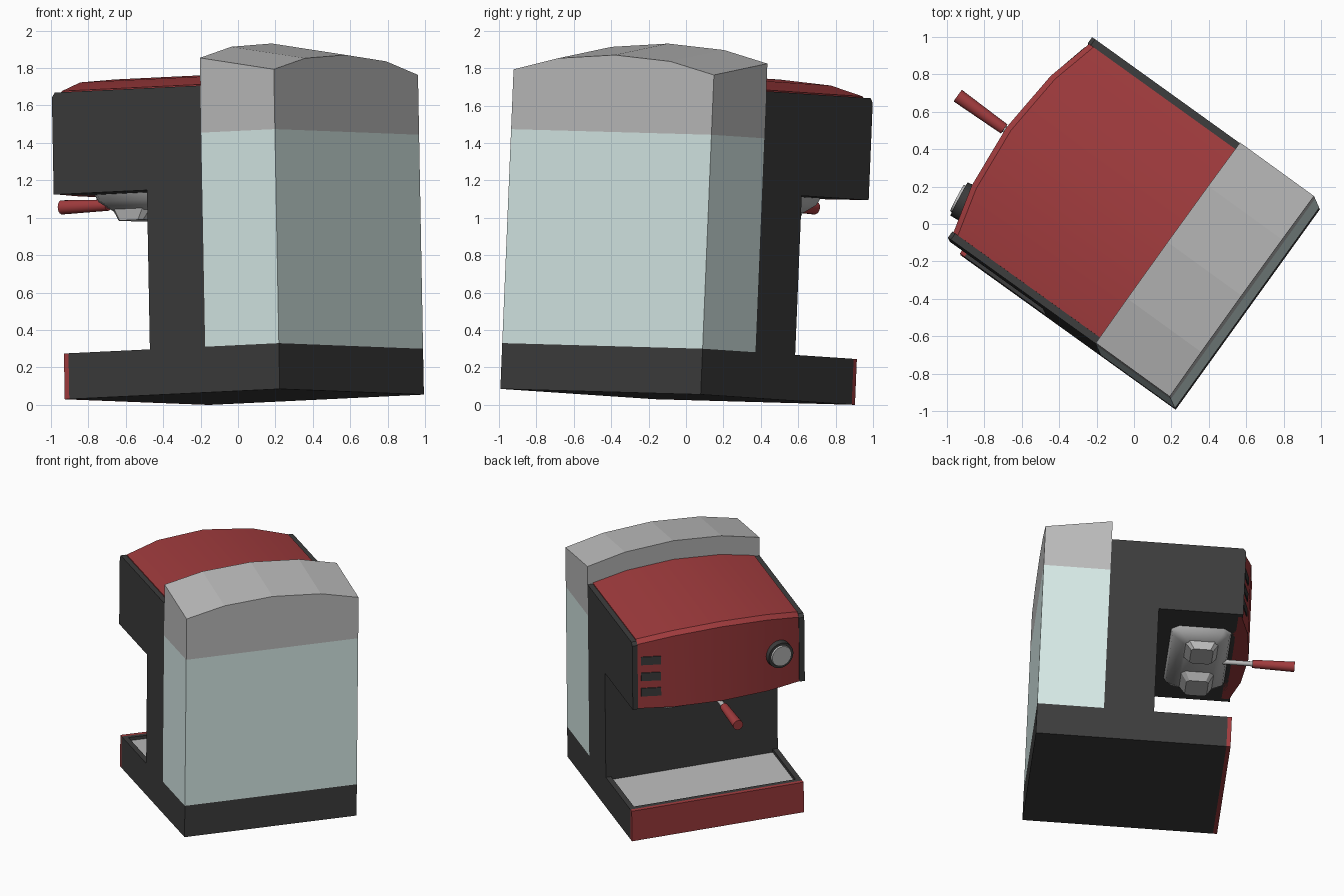
import bpy, bmesh, math
from mathutils import Matrix, Vector

if "Cube" in bpy.data.objects:
    bpy.data.objects.remove(bpy.data.objects["Cube"])

# Machine frame: x = width, y = -depth from the back (front faces -y), z = up.
# PLACE turns and slightly tilts the whole machine into its final pose.
F = Vector((-0.8136, 0.580, -0.039)).normalized()
W = Vector((0.584, 0.8115, -0.0228)).normalized()
U = W.cross(F).normalized()
F = U.cross(W)
PLACE = Matrix.Translation((0.608, -0.457, 0.07)) @ Matrix((-W, -F, U)).transposed().to_4x4()


def material(name, rgb):
    m = bpy.data.materials.new(name)
    m.diffuse_color = (*rgb, 1)
    m.use_nodes = True
    m.node_tree.nodes["Principled BSDF"].inputs["Base Color"].default_value = m.diffuse_color
    return m


DARK = material("dark_plastic", (0.045, 0.045, 0.045))
RED = material("red_enamel", (0.36, 0.045, 0.048))
TANK = material("pale_tank", (0.68, 0.82, 0.80))
STEEL = material("steel", (0.5, 0.5, 0.5))


def finish(name, bm, mat, smooth=None):
    bmesh.ops.recalc_face_normals(bm, faces=bm.faces)
    bm.transform(PLACE)
    me = bpy.data.meshes.new(name)
    bm.to_mesh(me)
    bm.free()
    me.materials.append(mat)
    ob = bpy.data.objects.new(name, me)
    bpy.context.collection.objects.link(ob)
    if smooth:
        bpy.ops.object.select_all(action='DESELECT')
        ob.select_set(True)
        bpy.context.view_layer.objects.active = ob
        bpy.ops.object.shade_smooth_by_angle(angle=math.radians(smooth))
    return ob


def loft(name, rings, mat, smooth=None):
    """Skin a list of equal closed rings and cap both ends."""
    bm = bmesh.new()
    vs = [[bm.verts.new(p) for p in r] for r in rings]
    n = len(vs[0])
    for r, s in zip(vs, vs[1:]):
        for i in range(n):
            bm.faces.new((r[i], r[(i + 1) % n], s[(i + 1) % n], s[i]))
    bm.faces.new(vs[0])
    bm.faces.new(vs[-1])
    return finish(name, bm, mat, smooth)


def prism(name, prof, x0, x1, mat):
    """Extrude a (depth, height) side profile across the width."""
    return loft(name, [[(x, -a, c) for a, c in prof] for x in (x0, x1)], mat)


def box(name, x0, x1, a0, a1, c0, c1, mat):
    return prism(name, [(a0, c0), (a1, c0), (a1, c1), (a0, c1)], x0, x1, mat)


def rect(x, hx, a, ha, c, k=0.25):
    """Corner-cut rectangle at height c."""
    q = min(hx, ha) * k
    pts = [(hx, ha - q), (hx - q, ha), (q - hx, ha), (-hx, ha - q),
           (-hx, q - ha), (q - hx, -ha), (hx - q, -ha), (hx, q - ha)]
    return [(x + u, -a + v, c) for u, v in pts]


def rod(name, p, q, r0, r1, mat, sides=24):
    bm = bmesh.new()
    p, q = Vector(p), Vector(q)
    d = q - p
    rot = d.to_track_quat('Z', 'Y').to_matrix().to_4x4()
    bmesh.ops.create_cone(bm, cap_ends=True, segments=sides, radius1=r0, radius2=r1,
                          depth=d.length, matrix=Matrix.Translation((p + q) / 2) @ rot)
    return finish(name, bm, mat, 40)


# Side panels and inner body share the C-shaped outline
for s, label in ((1, "right"), (-1, "left")):
    prism(label + "_side_panel",
          [(0, 0), (1.385, 0), (1.385, 0.245), (0.849, 0.245), (0.849, 1.097), (1.463, 1.097),
           (1.463, 1.617), (1.443, 1.642), (0.485, 1.642), (0.485, 0.245), (0, 0.245)],
          s * 0.62, s * 0.66, DARK)
prism("inner_body",
      [(0, 0), (1.385, 0), (1.385, 0.21), (0.849, 0.21), (0.849, 1.097), (1.43, 1.097),
       (1.43, 1.6), (0.485, 1.6), (0.485, 0.245), (0, 0.245)], -0.62, 0.62, DARK)

# Drip tray and base front
box("drip_tray", -0.62, 0.62, 0.849, 1.35, 0.2, 0.22, STEEL)
box("tray_front_rim", -0.62, 0.62, 1.35, 1.385, 0.2, 0.245, DARK)
box("base_front", -0.66, 0.66, 1.385, 1.415, 0, 0.245, RED)

# Water tank and arched sloping lid
box("water_tank", -0.66, 0.66, 0, 0.485, 0.245, 1.39, TANK)
ARCH = [(-0.66, 0), (-0.37, 0.066), (0, 0.092), (0.37, 0.066), (0.66, 0)]
loft("tank_lid", [[(x, 0, 1.39), (x, 0, 1.71 + h), (x, -0.485, 1.79 + h), (x, -0.485, 1.39)]
                  for x, h in ARCH], STEEL)

# Red hood, bowed at the front and arched on top
HOOD = [(-0.62, 1.455, 1.65), (-0.36, 1.52, 1.705), (0, 1.55, 1.73),
        (0.36, 1.52, 1.705), (0.62, 1.455, 1.65)]
loft("hood", [[(x, -0.485, 1.58), (x, -0.485, t), (x, -f + 0.03, t), (x, -f, t - 0.03),
               (x, -f, 1.097), (x, -1.4, 1.097), (x, -1.4, 1.58)] for x, f, t in HOOD], RED, 30)

# Buttons set into the bowed front
for i, c in enumerate((1.485, 1.355, 1.23)):
    loft(f"button_{i + 1}", [[(x, -1.44, c - 0.033), (x, -f, c - 0.033), (x, -f, c + 0.033),
                              (x, -1.44, c + 0.033)] for x, f in ((-0.595, 1.468), (-0.455, 1.503))], DARK)

# Control knob, turned slightly to follow the bow
k = Vector((0.14, -0.99, 0))
k0 = Vector((0.44, -1.46, 1.38))
rod("knob_ring", k0, k0 + k * 0.085, 0.105, 0.1, DARK, 32)
rod("knob_cap", k0 + k * 0.08, k0 + k * 0.098, 0.083, 0.078, STEEL, 32)

# Brew group with two spouts
loft("brew_group", [rect(0, 0.43, 1.18, 0.22, 1.1), rect(0, 0.41, 1.18, 0.205, 1.06),
                    rect(0, 0.35, 1.19, 0.13, 1.01)], STEEL, 40)
for s, label in ((1, "right"), (-1, "left")):
    loft(label + "_spout", [rect(s * 0.22, 0.14, 1.19, 0.125, 1.02),
                            rect(s * 0.24, 0.11, 1.195, 0.08, 0.957)], STEEL)

# Filter handle
rod("handle_stem", (0, -1.3, 1.06), (0, -1.6, 1.06), 0.018, 0.018, STEEL, 16)
rod("handle_grip", (0, -1.58, 1.06), (0, -1.885, 1.06), 0.03, 0.038, RED, 20)
